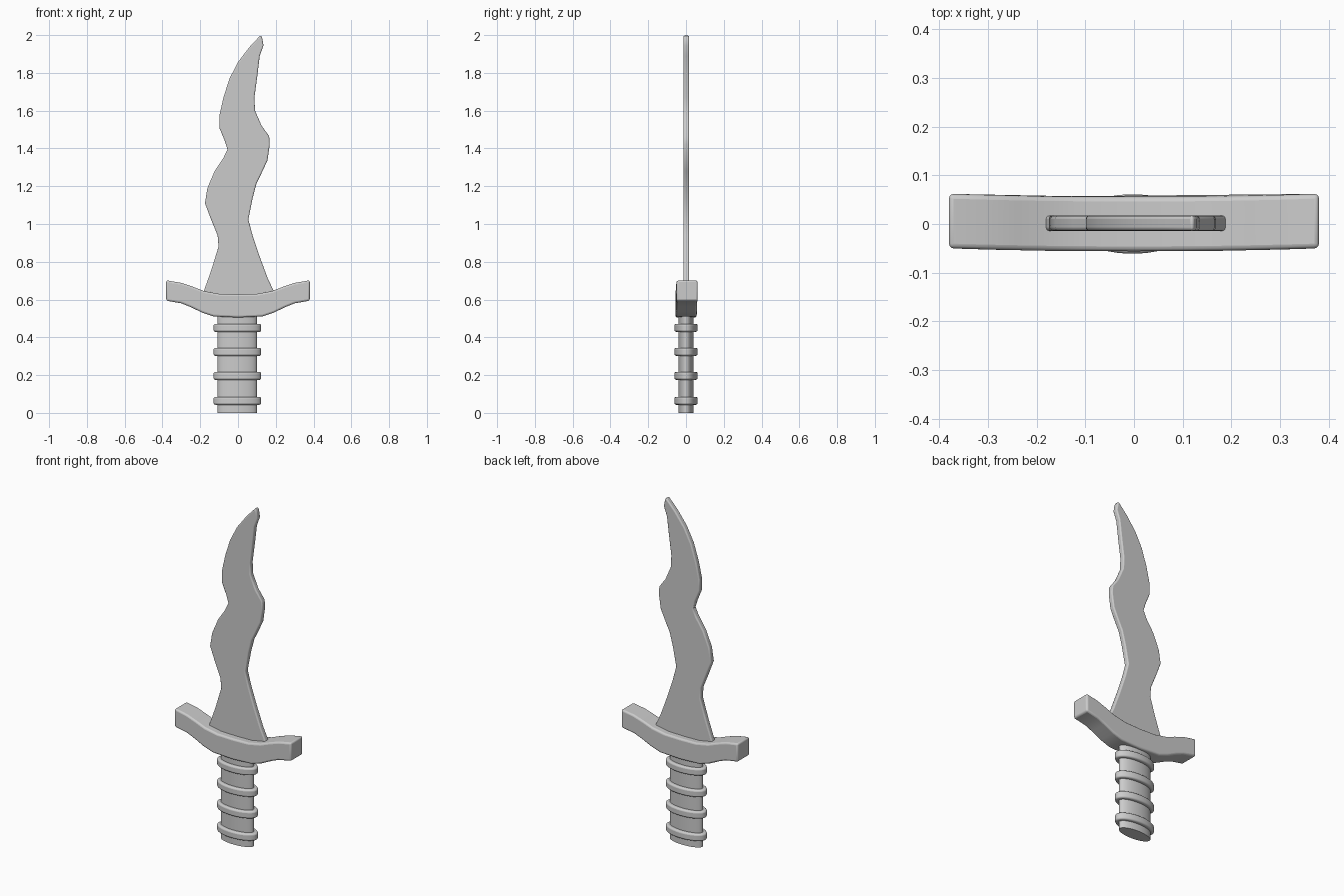
import bpy, bmesh, math

if "Cube" in bpy.data.objects:
    bpy.data.objects.remove(bpy.data.objects["Cube"])


def finish(name, bm, bevel, segments=3):
    """Turn a bmesh into a smooth-shaded object with rounded edges."""
    bmesh.ops.recalc_face_normals(bm, faces=bm.faces)
    me = bpy.data.meshes.new(name)
    bm.to_mesh(me)
    bm.free()
    ob = bpy.data.objects.new(name, me)
    bpy.context.collection.objects.link(ob)
    if bevel:
        mod = ob.modifiers.new("round", "BEVEL")
        mod.width, mod.segments = bevel, segments
        mod.limit_method, mod.angle_limit = "ANGLE", math.radians(50)
    bpy.ops.object.select_all(action="DESELECT")
    ob.select_set(True)
    bpy.context.view_layer.objects.active = ob
    bpy.ops.object.shade_smooth_by_angle(angle=math.radians(40))
    return ob


def slab(left, right, y0, y1, shift=lambda p: 0.0):
    """Extrude the outline left-side-up, right-side-down between y0 and y1."""
    bm = bmesh.new()
    outline = left + right
    front = [bm.verts.new((x, y0 + shift(x), z)) for x, z in outline]
    back = [bm.verts.new((x, y1 + shift(x), z)) for x, z in outline]
    n = len(outline)
    for i in range(n):
        j = (i + 1) % n
        bm.faces.new((front[i], front[j], back[j], back[i]))
    caps = [bm.faces.new(front), bm.faces.new(back[::-1])]
    return bm, caps


def oval_column(name, rx, ry, z0, z1, cx=0.0, bevel=0.0):
    bm = bmesh.new()
    bmesh.ops.create_cone(bm, cap_ends=True, segments=48, radius1=1, radius2=1, depth=1)
    for v in bm.verts:
        v.co = (cx + v.co.x * rx, v.co.y * ry, z0 + (v.co.z + 0.5) * (z1 - z0))
    return finish(name, bm, bevel)


# wavy blade
left = [(-0.192, 0.60), (-0.18, 0.647), (-0.14, 0.76), (-0.103, 0.88), (-0.108, 0.94),
        (-0.145, 1.03), (-0.175, 1.11), (-0.162, 1.19), (-0.124, 1.28),
        (-0.077, 1.35), (-0.056, 1.395), (-0.07, 1.44), (-0.099, 1.51),
        (-0.098, 1.575), (-0.077, 1.67), (-0.045, 1.77), (0.0, 1.857),
        (0.06, 1.936), (0.12, 2.0)]
right = [(0.128, 1.985), (0.135, 1.945), (0.115, 1.89), (0.103, 1.79), (0.087, 1.67),
         (0.09, 1.60), (0.125, 1.52), (0.165, 1.465), (0.168, 1.42),
         (0.156, 1.337), (0.13, 1.28), (0.098, 1.215), (0.077, 1.135),
         (0.055, 1.024), (0.077, 0.94), (0.114, 0.83), (0.156, 0.716),
         (0.188, 0.647), (0.2, 0.60)]
bm, caps = slab(left, right, -0.014, 0.017)
finish("blade", bm, 0.007)

# curved crossguard, bowed slightly toward the back at its ends
top = [(0.0, 0.628), (0.1, 0.63), (0.18, 0.645), (0.24, 0.668), (0.30, 0.688), (0.38, 0.702)]
bottom = [(0.38, 0.594), (0.30, 0.58), (0.25, 0.56), (0.19, 0.531), (0.13, 0.511), (0.0, 0.505)]
mirror = lambda pts: [(-x, z) for x, z in reversed(pts) if x > 0]
bm, caps = slab(mirror(top) + top, bottom + mirror(bottom), -0.056, 0.056,
                lambda x: 0.006 * (x / 0.38) ** 2)
finish("crossguard", bm, 0.01)

# oval grip
oval_column("grip", 0.104, 0.041, 0.0, 0.53, cx=-0.004)

# raised rings around the grip
for i, z in enumerate((0.064, 0.196, 0.323, 0.45)):
    oval_column(f"grip_ring_{i + 1}", 0.126, 0.061, z - 0.021, z + 0.021, cx=-0.003, bevel=0.009)
